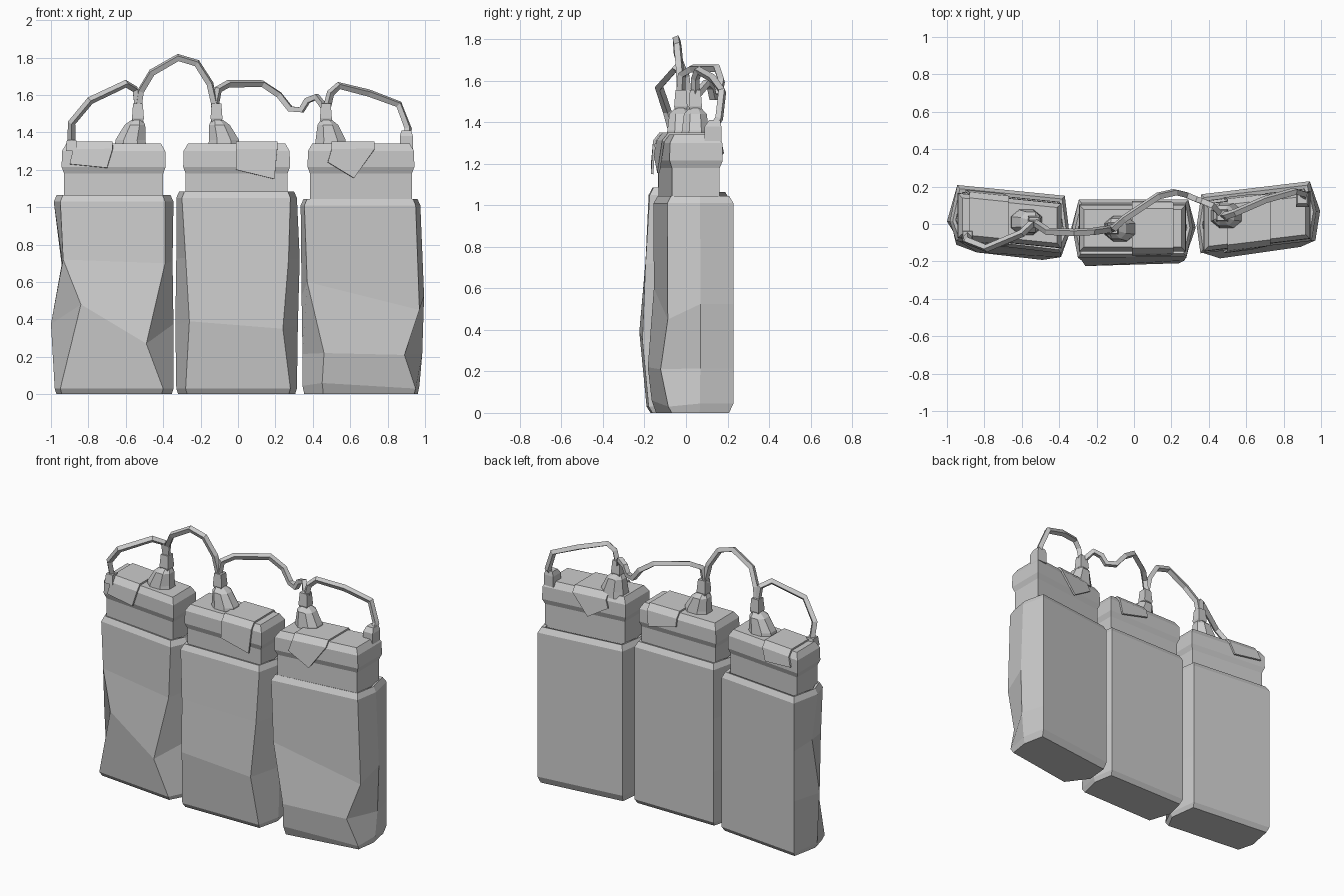
import bpy


def make(name, verts, faces):
    me = bpy.data.meshes.new(name)
    me.from_pydata(verts, [], faces)
    me.update()
    ob = bpy.data.objects.new(name, me)
    bpy.context.collection.objects.link(ob)
    return ob


def loft(name, rings):
    """Closed solid skinned through equal-sized rings, bottom to top."""
    n = len(rings[0])
    faces = [tuple(reversed(range(n)))]
    for r in range(len(rings) - 1):
        for i in range(n):
            j = (i + 1) % n
            faces.append((r * n + i, r * n + j, (r + 1) * n + j, (r + 1) * n + i))
    faces.append(tuple(range((len(rings) - 1) * n, len(rings) * n)))
    return make(name, [p for ring in rings for p in ring], faces)


def scaled(ring, sx, sy, z):
    xs, ys = [p[0] for p in ring], [p[1] for p in ring]
    mx, my = (min(xs) + max(xs)) / 2, (min(ys) + max(ys)) / 2
    return [(mx + (x - mx) * sx, my + (y - my) * sy, z) for x, y, _ in ring]


def rect(x0, x1, y0, y1, z):
    return [(x0, y0, z), (x1, y0, z), (x1, y1, z), (x0, y1, z)]


def octagon(x, y, rx, ry, z):
    c = 0.45
    pts = [(-c, -1), (c, -1), (1, -c), (1, c), (c, 1), (-c, 1), (-1, c), (-1, -c)]
    return [(x + rx * a, y + ry * b, z) for a, b in pts]


def cable(name, pts):
    cu = bpy.data.curves.new(name, 'CURVE')
    cu.dimensions = '3D'
    cu.bevel_depth, cu.bevel_resolution = 0.021, 0
    cu.use_fill_caps = True
    sp = cu.splines.new('POLY')
    sp.points.add(len(pts) - 1)
    for p, co in zip(sp.points, pts):
        p.co = (*co, 1)
    sp.use_smooth = False
    bpy.context.collection.objects.link(bpy.data.objects.new(name, cu))


def pouch(side, cx, slope, back, side_y, rows, box, flap, spout):
    def skew(ring):
        return [(x, y + slope * (x - cx), z) for x, y, z in ring]

    # dented cloth pouch with an open, chamfered rim
    bl, br, yb = back
    rings = []
    for L, fl, zl, fr, zr, R, yl, yr in rows:
        zm = (zl + zr) / 2
        rings.append([(fl, yl, zl), (fr, yr, zr), (R, side_y, zm),
                      (br, yb, zm), (bl, yb, zm), (L, side_y, zm)])
    top = rings[-1]
    zt = top[0][2]
    rings = [scaled(rings[0], 0.97, 0.88, 0)] + rings
    rings += [scaled(top, 0.95, 0.88, zt + 0.035),
              scaled(top, 0.90, 0.76, zt + 0.03),
              scaled(top, 0.89, 0.75, zt - 0.12)]
    loft(side + "_pouch", [skew(r) for r in rings])

    # inner box with a slightly overhanging chamfered lid
    x0, x1, y0, y1 = box
    prof = [(0, 0.90), (0, 1.18), (0.013, 1.215), (0.011, 1.30), (-0.012, 1.34)]
    loft(side + "_box", [skew(rect(x0 - o, x1 + o, y0 - o, y1 + o, z)) for o, z in prof])

    # folded flap over the lid, hanging down front and back
    xa, xb, (la, za), (lb, zb), drop = flap
    d = 0.018
    rows2 = [((la, y0 - d - 0.01, za), (lb, y0 - d - 0.01, zb)),
             ((xa, y0 - d, 1.31), (xb, y0 - d, 1.31)),
             ((xa, y0 + 0.01, 1.346), (xb, y0 + 0.01, 1.346)),
             ((xa, y1 - 0.01, 1.346), (xb, y1 - 0.01, 1.346)),
             ((xa, y1 + d, 1.31), (xb, y1 + d, 1.31)),
             ((la, y1 + d + 0.01, za + drop), (lb, y1 + d + 0.01, zb + drop))]
    ob = make(side + "_flap", skew([p for r in rows2 for p in r]),
              [(2 * i, 2 * i + 1, 2 * i + 3, 2 * i + 2) for i in range(5)])
    m = ob.modifiers.new("thickness", 'SOLIDIFY')
    m.thickness, m.offset = 0.012, 0

    # slanted cable spout with a narrow collar
    bx, tx, sy = spout
    mx = bx * 0.4 + tx * 0.6
    loft(side + "_spout", [octagon(bx, sy, 0.085, 0.07, 1.32), octagon(bx, sy, 0.08, 0.065, 1.36),
                           octagon(mx, sy, 0.055, 0.055, 1.44), octagon(tx, sy, 0.022, 0.022, 1.475)])
    loft(side + "_collar", [rect(tx - w, tx + w, sy - w, sy + w, z)
                            for w, z in ((0.024, 1.45), (0.032, 1.475), (0.026, 1.555))])


# pouch rows: left, front-left x/z, front-right x/z, right, front-left y, front-right y
pouch("left", -0.66, -0.10, (-0.945, -0.37, 0.18), -0.02,
      [(-0.98, -0.95, 0.03, -0.40, 0.03, -0.345, -0.14, -0.14),
       (-1.00, -0.84, 0.48, -0.49, 0.27, -0.345, -0.17, -0.175),
       (-0.94, -0.935, 0.72, -0.39, 0.70, -0.35, -0.12, -0.15),
       (-0.985, -0.95, 1.03, -0.39, 1.03, -0.345, -0.12, -0.13)],
      (-0.93, -0.40, -0.09, 0.125),
      (-0.88, -0.67, (-0.90, 1.23), (-0.70, 1.21), 0.02), (-0.575, -0.535, 0.01))
pouch("middle", 0, 0, (-0.295, 0.29, 0.13), -0.02,
      [(-0.33, -0.28, 0.03, 0.28, 0.03, 0.315, -0.19, -0.18),
       (-0.335, -0.26, 0.39, 0.24, 0.35, 0.32, -0.225, -0.21),
       (-0.33, -0.28, 0.73, 0.27, 0.72, 0.33, -0.195, -0.195),
       (-0.33, -0.30, 1.05, 0.28, 1.05, 0.315, -0.18, -0.175)],
      (-0.28, 0.265, -0.135, 0.09),
      (-0.01, 0.21, (-0.01, 1.20), (0.195, 1.15), 0.06), (-0.075, -0.115, -0.025))
pouch("right", 0.66, 0.12, (0.36, 0.94, 0.195), 0.03,
      [(0.345, 0.45, 0.06, 0.95, 0.03, 0.97, -0.14, -0.12),
       (0.345, 0.46, 0.22, 0.89, 0.21, 0.985, -0.16, -0.15),
       (0.34, 0.37, 0.60, 0.97, 0.45, 0.995, -0.12, -0.125),
       (0.335, 0.355, 1.01, 0.95, 1.01, 0.975, -0.12, -0.125)],
      (0.385, 0.93, -0.10, 0.13),
      (0.50, 0.73, (0.48, 1.24), (0.62, 1.155), 0.02), (0.495, 0.47, 0.045))

# cables looping between spouts, with end plugs
cable("left_cable", [(-0.89, -0.06, 1.34), (-0.89, -0.09, 1.45), (-0.79, -0.13, 1.57),
                     (-0.60, -0.05, 1.66), (-0.55, 0, 1.63), (-0.535, 0.01, 1.52)])
cable("tall_cable", [(-0.535, 0.01, 1.52), (-0.52, 0, 1.62), (-0.46, -0.04, 1.72), (-0.32, -0.045, 1.80),
                     (-0.22, -0.04, 1.77), (-0.15, -0.03, 1.66), (-0.12, -0.025, 1.53)])
cable("long_cable", [(-0.125, -0.025, 1.53), (-0.105, -0.02, 1.63), (-0.05, 0.03, 1.66), (0.13, 0.15, 1.66),
                     (0.22, 0.17, 1.60), (0.28, 0.155, 1.525), (0.34, 0.13, 1.52), (0.37, 0.12, 1.57),
                     (0.42, 0.10, 1.59), (0.465, 0.05, 1.53)])
cable("right_cable", [(0.475, 0.045, 1.53), (0.495, 0.045, 1.61), (0.54, 0.06, 1.65), (0.70, 0.13, 1.61),
                      (0.86, 0.175, 1.55), (0.91, 0.16, 1.42), (0.905, 0.13, 1.37)])
loft("right_plug", [rect(0.865, 0.935, 0.09, 0.17, 1.31), rect(0.865, 0.935, 0.09, 0.17, 1.38),
                    rect(0.875, 0.925, 0.11, 0.165, 1.41)])
loft("left_plug", [rect(-0.92, -0.86, -0.10, -0.03, 1.30), rect(-0.915, -0.865, -0.09, -0.04, 1.36)])
